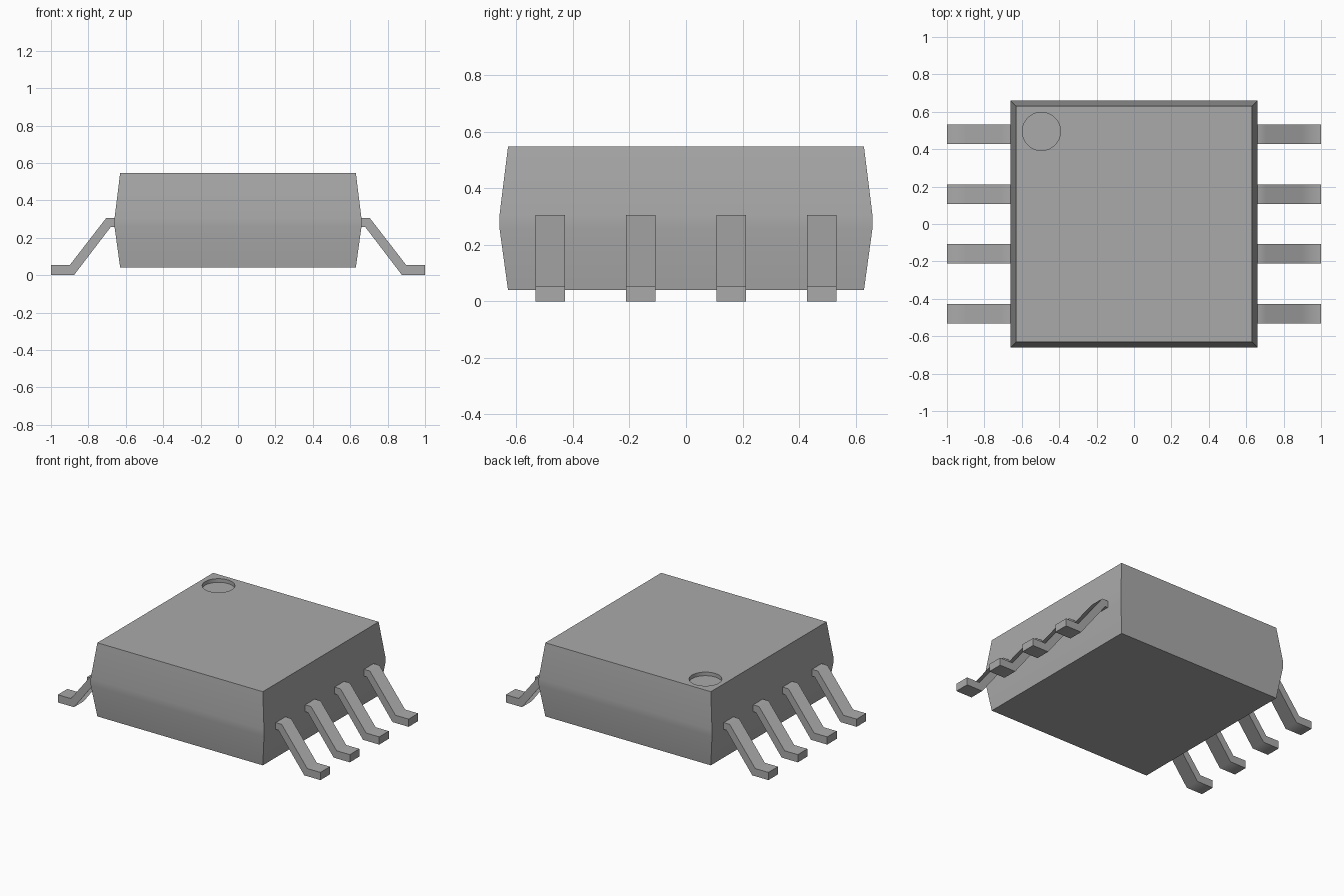
import bpy, bmesh, math

if "Cube" in bpy.data.objects:
    bpy.data.objects.remove(bpy.data.objects["Cube"], do_unlink=True)

GREY = 0.4
grey = bpy.data.materials.new("mid_grey")
grey.use_nodes = True
grey.diffuse_color = (GREY, GREY, GREY, 1)
grey.node_tree.nodes["Principled BSDF"].inputs["Base Color"].default_value = (GREY, GREY, GREY, 1)


def make_object(name, bm):
    bmesh.ops.recalc_face_normals(bm, faces=bm.faces)
    mesh = bpy.data.meshes.new(name)
    bm.to_mesh(mesh)
    bm.free()
    mesh.materials.append(grey)
    obj = bpy.data.objects.new(name, mesh)
    bpy.context.collection.objects.link(obj)
    return obj


def smooth(obj, degrees):
    bpy.ops.object.select_all(action="DESELECT")
    obj.select_set(True)
    bpy.context.view_layer.objects.active = obj
    bpy.ops.object.shade_smooth_by_angle(angle=math.radians(degrees))


def bridge(bm, rings):
    """Join closed rings of equal length and cap both ends."""
    rings = [[bm.verts.new(p) for p in ring] for ring in rings]
    count = len(rings[0])
    for low, high in zip(rings, rings[1:]):
        for i in range(count):
            j = (i + 1) % count
            bm.faces.new((low[i], low[j], high[j], high[i]))
    bm.faces.new(rings[0])
    bm.faces.new(rings[-1])


# Package body: square block, widest in a narrow band at lead height
bm = bmesh.new()
levels = [(0.63, 0.04), (0.66, 0.258), (0.66, 0.305), (0.63, 0.547)]
bridge(bm, [[(-r, -r, z), (r, -r, z), (r, r, z), (-r, r, z)] for r, z in levels])
body = make_object("package_body", bm)

# Round pin marker sunk into the top
bm = bmesh.new()
bmesh.ops.create_cone(bm, cap_ends=True, segments=48, radius1=0.102, radius2=0.102, depth=0.05)
bmesh.ops.translate(bm, verts=bm.verts, vec=(-0.495, 0.495, 0.547))
cutter = make_object("marker_cutter", bm)
cutter.hide_render = True
cut = body.modifiers.new("pin_marker", "BOOLEAN")
cut.operation, cut.object, cut.solver = "DIFFERENCE", cutter, "EXACT"
bpy.context.view_layer.objects.active = body
bpy.ops.object.modifier_apply(modifier=cut.name)
bpy.data.objects.remove(cutter, do_unlink=True)
smooth(body, 30)

# Gull-wing leads: one side profile, extruded, four per side
PROFILE = [(0.64, 0.305), (0.705, 0.305), (0.9, 0.053), (1.0, 0.053),
           (1.0, 0.0), (0.877, 0.0), (0.68, 0.258), (0.64, 0.258)]
HALF_WIDTH, PITCH = 0.052, 0.32

for side, sign in (("left", 1), ("right", -1)):
    for n in range(4):
        y = (n - 1.5) * PITCH
        bm = bmesh.new()
        bridge(bm, [[(sign * x, y + edge, z) for x, z in PROFILE]
                    for edge in (-HALF_WIDTH, HALF_WIDTH)])
        smooth(make_object(f"{side}_lead_{n + 1}", bm), 60)
